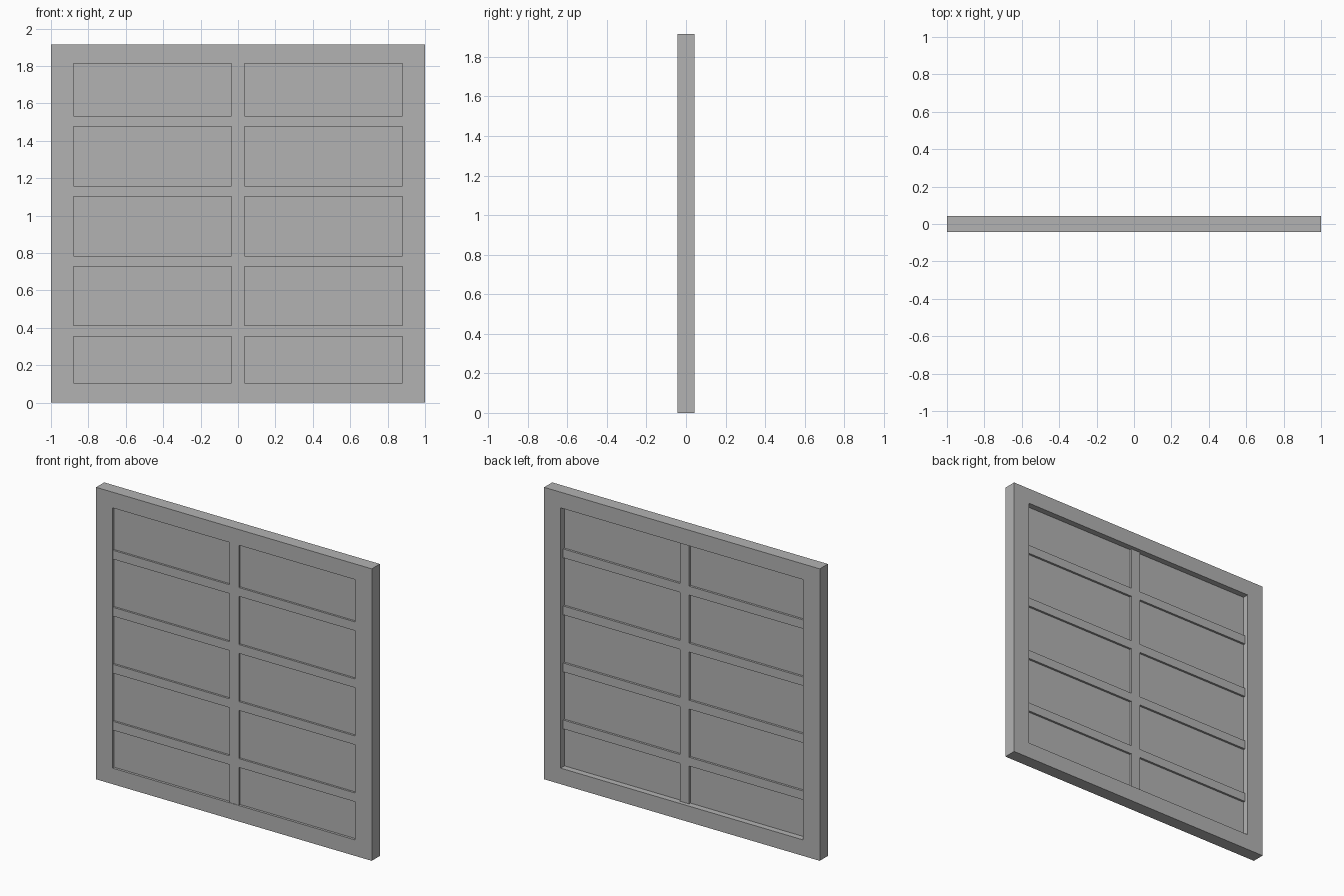
import bpy

# Remove the default object
cube = bpy.data.objects.get("Cube")
if cube:
    bpy.data.objects.remove(cube, do_unlink=True)

# One plain grey
grey = bpy.data.materials.new("plain_grey")
grey.use_nodes = True
colour = (0.45, 0.45, 0.45, 1)
grey.diffuse_color = colour
grey.node_tree.nodes["Principled BSDF"].inputs["Base Color"].default_value = colour


def box(name, x, y, z):
    """Box from (min, max) ranges on each axis."""
    bpy.ops.mesh.primitive_cube_add(size=1, location=[sum(r) / 2 for r in (x, y, z)])
    ob = bpy.context.object
    ob.name = name
    ob.scale = [r[1] - r[0] for r in (x, y, z)]
    bpy.ops.object.transform_apply(location=False, rotation=False, scale=True)
    ob.data.materials.append(grey)
    return ob


HALF_W, HEIGHT, HALF_D = 1.0, 1.915, 0.042
OPEN_X, OPEN_Z = 0.88, (0.105, 1.812)
BAR_Y, PANE_Y = (-0.039, 0.016), (-0.026, 0.002)

# Outer frame: slab with a rectangular opening
frame = box("outer_frame", (-HALF_W, HALF_W), (-HALF_D, HALF_D), (0, HEIGHT))
opening = box("frame_opening_cutter", (-OPEN_X, OPEN_X), (-0.2, 0.2), OPEN_Z)
cut = frame.modifiers.new("opening", 'BOOLEAN')
cut.operation, cut.solver, cut.object = 'DIFFERENCE', 'EXACT', opening
bpy.context.view_layer.objects.active = frame
bpy.ops.object.modifier_apply(modifier=cut.name)
bpy.data.objects.remove(opening, do_unlink=True)

# Recessed pane
box("pane", (-OPEN_X, OPEN_X), PANE_Y, OPEN_Z)

# Centre mullion and evenly spaced cross bars, split around the mullion
MULLION = 0.034
box("centre_mullion", (-MULLION, MULLION), BAR_Y, OPEN_Z)
for i in range(4):
    z = 0.382 + i * 0.374
    for side, x in (("right", (-OPEN_X, -MULLION)), ("left", (MULLION, OPEN_X))):
        box(f"cross_bar_{i + 1}_{side}", x, BAR_Y, (z - 0.029, z + 0.029))
